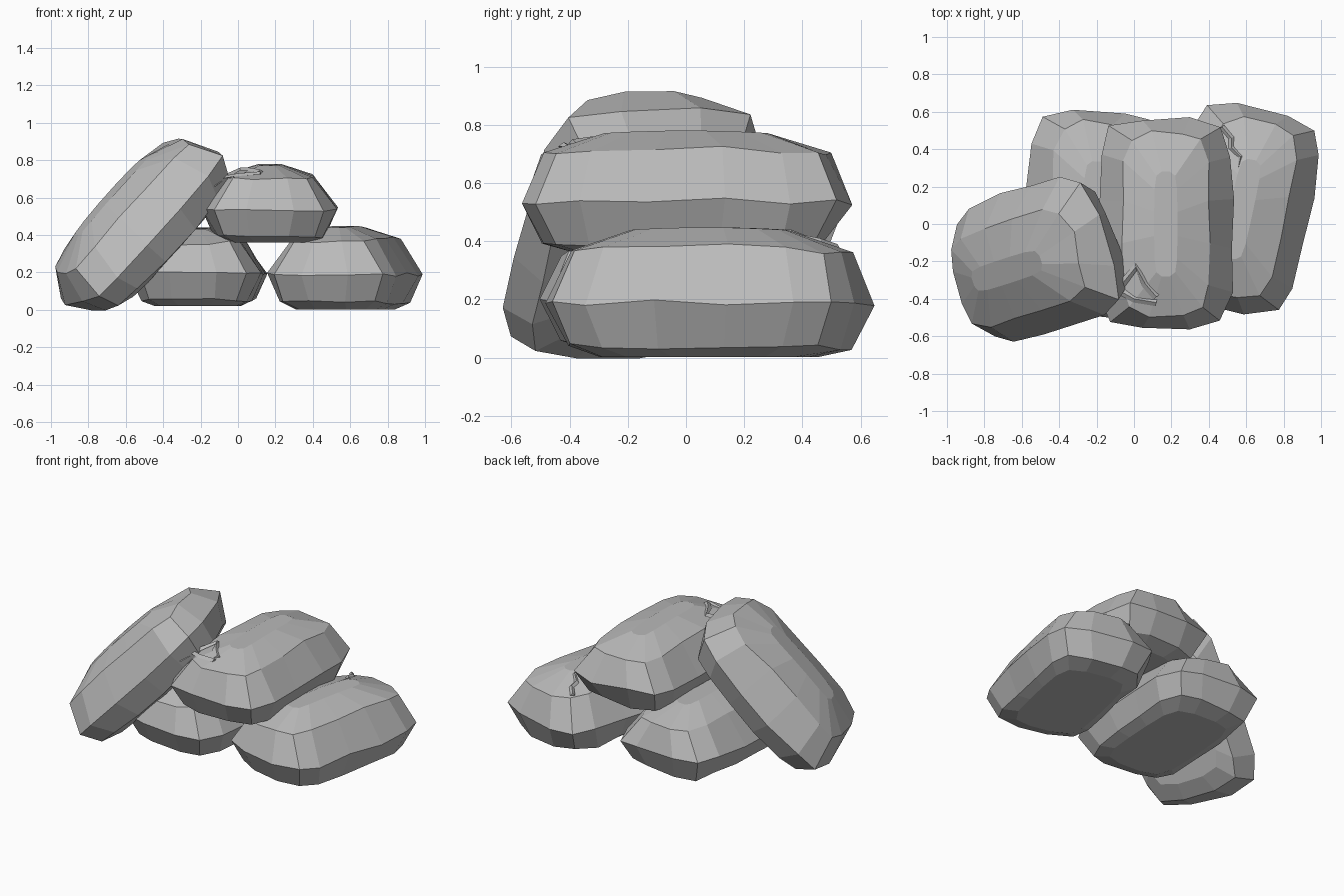
import bpy
import bmesh
import random
from math import radians
from mathutils import Matrix, Vector

cube = bpy.data.objects.get("Cube")
if cube:
    bpy.data.objects.remove(cube, do_unlink=True)

# One plain grey cloth
cloth = bpy.data.materials.new("grey_cloth")
cloth.use_nodes = True
grey = (0.49, 0.49, 0.49, 1)
cloth.diffuse_color = grey
cloth.node_tree.nodes["Principled BSDF"].inputs["Base Color"].default_value = grey

# Quarter outline of a sack seen from above, mirrored into a full loop
QUARTER = [(1.0, 0.23), (0.97, 0.66), (0.81, 0.92), (0.36, 1.0)]
HALF = QUARTER + [(-x, y) for x, y in reversed(QUARTER)]
OUTLINE = HALF + [(-x, -y) for x, y in HALF]

# Height, width and length fractions: base, lower edge, seam, shoulder, crown
LAYERS = [(0.0, 0.62, 0.68), (0.08, 0.82, 0.87), (0.42, 1.0, 1.0),
          (0.86, 0.65, 0.88), (1.0, 0.17, 0.5)]
DROOP = 0.035


def finish(name, bm):
    bmesh.ops.recalc_face_normals(bm, faces=bm.faces)
    mesh = bpy.data.meshes.new(name)
    bm.to_mesh(mesh)
    bm.free()
    mesh.materials.append(cloth)
    obj = bpy.data.objects.new(name, mesh)
    bpy.context.collection.objects.link(obj)
    return obj


def sack(name, centre, half_width, half_length, thickness, yaw, pitch=0, seed=1):
    """Stack of rounded outlines, widest at the seam, sagging towards the ends."""
    rng = random.Random(seed)
    bm = bmesh.new()
    rings = []
    for level, wide, long in LAYERS:
        wobble = 0.0 if level in (0.0, 1.0) else 0.012
        ring = []
        for x, y in OUTLINE:
            jitter = Vector([rng.uniform(-1, 1) * wobble for _ in range(3)])
            sag = DROOP * (y * long) ** 2 if level > 0.5 else 0.0
            point = Vector((x * wide * half_width, y * long * half_length,
                            (level - 0.5) * thickness - sag))
            ring.append(bm.verts.new(point + jitter))
        rings.append(ring)
    count = len(OUTLINE)
    for low, high in zip(rings, rings[1:]):
        for i in range(count):
            j = (i + 1) % count
            bm.faces.new((low[i], low[j], high[j], high[i]))
    bm.faces.new(rings[0][::-1])
    bm.faces.new(rings[-1])
    turn = Matrix.Rotation(radians(yaw), 4, "Z") @ Matrix.Rotation(radians(pitch), 4, "X")
    bm.transform(Matrix.Translation(centre) @ turn)
    return finish(name, bm)


def crumple(name, path, width):
    """Small pinched fold of cloth running along a path."""
    bm = bmesh.new()
    rows = []
    for i, point in enumerate(path):
        p = Vector(point)
        side = (Vector(path[min(i + 1, len(path) - 1)]) - Vector(path[max(i - 1, 0)]))
        side = side.cross(Vector((0, 0, 1))).normalized() * width
        rows.append([bm.verts.new(p - side), bm.verts.new(p + Vector((0, 0, 0.015))),
                     bm.verts.new(p + side)])
    for a, b in zip(rows, rows[1:]):
        for k in range(3):
            n = (k + 1) % 3
            bm.faces.new((a[k], b[k], b[n], a[n]))
    bm.faces.new(rows[0])
    bm.faces.new(rows[-1][::-1])
    return finish(name, bm)


# Two sacks on the ground, one across the gap, one leaning against the pile
sack("middle_ground_sack", (-0.215, 0.06, 0.23), 0.36, 0.55, 0.42, -3, seed=2)
sack("left_ground_sack", (0.575, 0.08, 0.225), 0.365, 0.54, 0.445, -12, seed=5)
sack("top_sack", (0.17, 0.0, 0.57), 0.365, 0.56, 0.42, 0, seed=8)
sack("leaning_sack", (-0.54, -0.205, 0.47), 0.395, 0.56, 0.42, -72, 47, seed=11)

# Pinched folds on two of the sacks
crumple("top_sack_fold",
        [(-0.14, -0.42, 0.66), (-0.08, -0.34, 0.705), (0.01, -0.23, 0.745),
         (0.06, -0.32, 0.745), (0.12, -0.39, 0.735)], 0.022)
crumple("top_sack_cross_fold",
        [(-0.09, -0.35, 0.7), (0.0, -0.4, 0.715), (0.12, -0.42, 0.725)], 0.02)
crumple("left_sack_fold",
        [(0.47, 0.52, 0.375), (0.52, 0.46, 0.395), (0.52, 0.41, 0.405),
         (0.57, 0.36, 0.425), (0.55, 0.26, 0.425)], 0.015)
